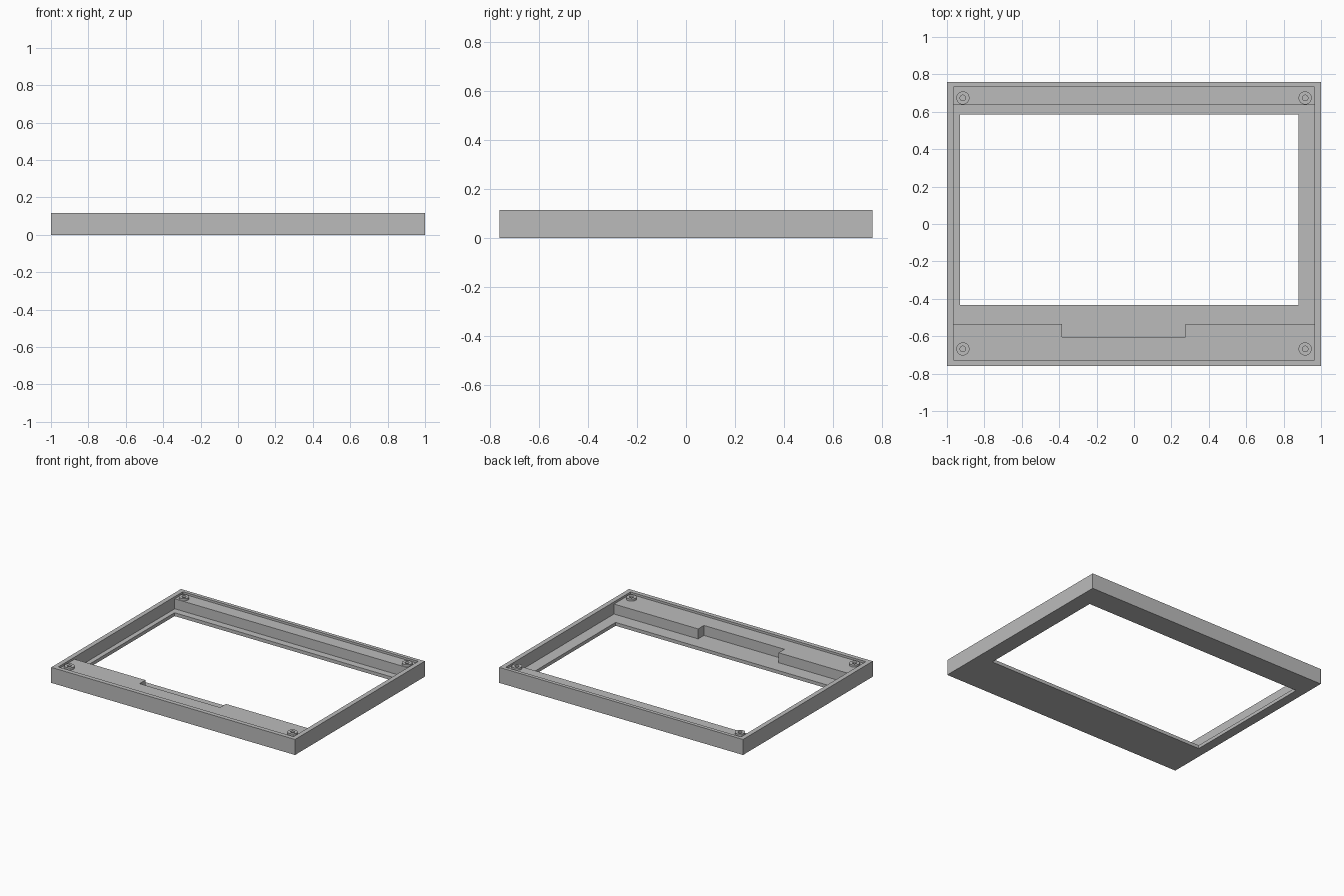
import bpy
import bmesh
from math import radians
from mathutils import Matrix, Vector

if "Cube" in bpy.data.objects:
    bpy.data.objects.remove(bpy.data.objects["Cube"], do_unlink=True)

HEIGHT = 0.115     # overall depth of the frame
SHELF = 0.099      # top of the front and back shelves
FLOOR = 0.025      # thickness of the lip around the window
ABOVE = 0.2        # cutters reach past the rim

grey = bpy.data.materials.new("plain grey")
grey.use_nodes = True
grey.diffuse_color = (0.5, 0.5, 0.5, 1)
grey.node_tree.nodes["Principled BSDF"].inputs["Base Color"].default_value = (0.5, 0.5, 0.5, 1)


def finish(name, bm):
    mesh = bpy.data.meshes.new(name)
    bm.to_mesh(mesh)
    bm.free()
    mesh.materials.append(grey)
    obj = bpy.data.objects.new(name, mesh)
    bpy.context.collection.objects.link(obj)
    return obj


def box(name, x, y, z):
    bm = bmesh.new()
    low, high = (Vector(p) for p in zip(x, y, z))
    place = Matrix.Translation((low + high) / 2) @ Matrix.Diagonal((*(high - low), 1))
    bmesh.ops.create_cube(bm, size=1, matrix=place)
    return finish(name, bm)


def cylinder(name, x, y, radius, z):
    bm = bmesh.new()
    bmesh.ops.create_cone(bm, cap_ends=True, segments=32, radius1=radius, radius2=radius,
                          depth=z[1] - z[0], matrix=Matrix.Translation((x, y, sum(z) / 2)))
    return finish(name, bm)


def combine(target, tool, operation):
    """Apply one boolean and discard the tool."""
    tool.hide_render = True
    mod = target.modifiers.new(tool.name, 'BOOLEAN')
    mod.operation, mod.solver, mod.object = operation, 'EXACT', tool
    bpy.context.view_layer.objects.active = target
    bpy.ops.object.modifier_apply(modifier=mod.name)
    bpy.data.objects.remove(tool, do_unlink=True)


# Outer block
frame = box("display_frame", (-1, 1), (-0.76, 0.76), (0, HEIGHT))

# Shallow recess inside the rim, deep bay between shelves, shelf notch, window
cuts = [
    box("rim_recess", (-0.965, 0.965), (-0.727, 0.733), (SHELF, ABOVE)),
    box("screen_bay", (-0.965, 0.965), (-0.535, 0.637), (FLOOR, ABOVE)),
    box("cable_notch", (-0.385, 0.275), (-0.603, -0.5), (FLOOR, ABOVE)),
    box("window", (-0.93, 0.88), (-0.432, 0.585), (-ABOVE, ABOVE)),
]
for cut in cuts:
    combine(frame, cut, 'DIFFERENCE')

# Screw bosses standing on the shelves, each with a blind hole
for x in (-0.915, 0.915):
    for y in (-0.668, 0.674):
        combine(frame, cylinder("screw_boss", x, y, 0.035, (0.08, HEIGHT)), 'UNION')
        combine(frame, cylinder("screw_hole", x, y, 0.015, (0.04, ABOVE)), 'DIFFERENCE')

# Round walls smooth, all corners sharp
bpy.ops.object.select_all(action='DESELECT')
frame.select_set(True)
bpy.context.view_layer.objects.active = frame
bpy.ops.object.shade_smooth_by_angle(angle=radians(30))
